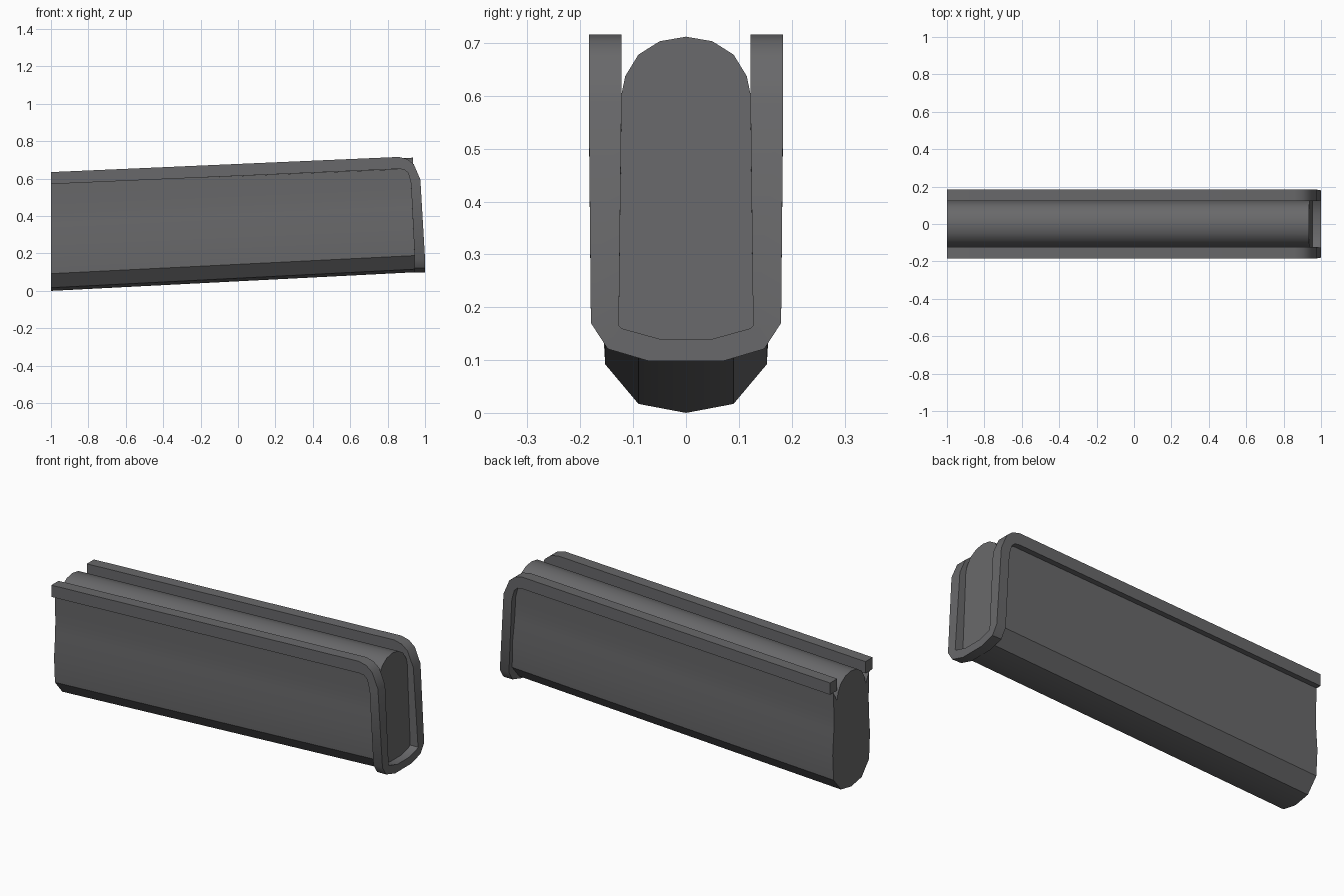
import bpy, bmesh, math

cube = bpy.data.objects.get("Cube")
if cube:
    bpy.data.objects.remove(cube, do_unlink=True)

# Single dark grey finish
COLOUR = (0.14, 0.14, 0.145, 1.0)
grey = bpy.data.materials.new("dark_grey")
grey.use_nodes = True
grey.diffuse_color = COLOUR
grey.node_tree.nodes["Principled BSDF"].inputs["Base Color"].default_value = COLOUR


def loft(name, rings):
    """Skin a list of equal-length closed rings and cap both ends."""
    bm = bmesh.new()
    loops = [[bm.verts.new(p) for p in ring] for ring in rings]
    count = len(loops[0])
    for a, b in zip(loops, loops[1:]):
        for i in range(count):
            j = (i + 1) % count
            bm.faces.new((a[i], a[j], b[j], b[i]))
    bm.faces.new(loops[0])
    bm.faces.new(loops[-1])
    bmesh.ops.recalc_face_normals(bm, faces=bm.faces)
    mesh = bpy.data.meshes.new(name)
    bm.to_mesh(mesh)
    bm.free()
    mesh.materials.append(grey)
    obj = bpy.data.objects.new(name, mesh)
    bpy.context.collection.objects.link(obj)
    bpy.ops.object.select_all(action='DESELECT')
    obj.select_set(True)
    bpy.context.view_layer.objects.active = obj
    bpy.ops.object.shade_smooth_by_angle(angle=math.radians(35))
    return obj


# Main body: bevelled keel, slight waist, shoulders under the rails and a
# rounded top (half profile as y, z)
half = [(0, 0), (0.09, 0.017), (0.153, 0.092), (0.161, 0.23), (0.151, 0.36),
        (0.15, 0.44), (0.155, 0.572), (0.123, 0.515), (0.115, 0.555),
        (0.09, 0.597), (0.05, 0.623), (0, 0.632)]
profile = half + [(-y, z) for y, z in reversed(half[1:-1])]
rear = [(-1, y, z) for y, z in profile]
front = []
for y, z in profile:
    t = z / 0.632
    front.append((0.955 - 0.02 * t, y, z + 0.1 - 0.02 * t))
loft("main_body", [rear, front])

# Rim: two side rails that bend down the front and join under it
Y_OUT, Y_IN = 0.184, 0.122
rail = [((-1, 0.635), (-1, 0.571)),
        ((0.86, 0.716), (0.86, 0.652)),
        ((0.905, 0.705), (0.89, 0.648)),
        ((0.94, 0.677), (0.91, 0.63)),
        ((0.975, 0.595), (0.925, 0.575))]
rings = []
for (fx, fz), (bx, bz) in rail:
    rings.append([(fx, Y_OUT, fz), (fx, Y_IN, fz), (bx, Y_IN, bz), (bx, Y_OUT, bz)])

# Rounded lower corner of the rim, outer and inner edge as y, z
corner = [((0.18, 0.17), (0.127, 0.165)),
          ((0.148, 0.121), (0.122, 0.16)),
          ((0.07, 0.098), (0.05, 0.14))]
for (oy, oz), (iy, iz) in corner:
    rings.append([(1.0, oy, oz), (1.0, iy, iz), (0.945, iy, iz), (0.945, oy, oz)])

mirrored = [[(x, -y, z) for x, y, z in ring] for ring in reversed(rings)]
loft("rim_rail", rings + mirrored)
